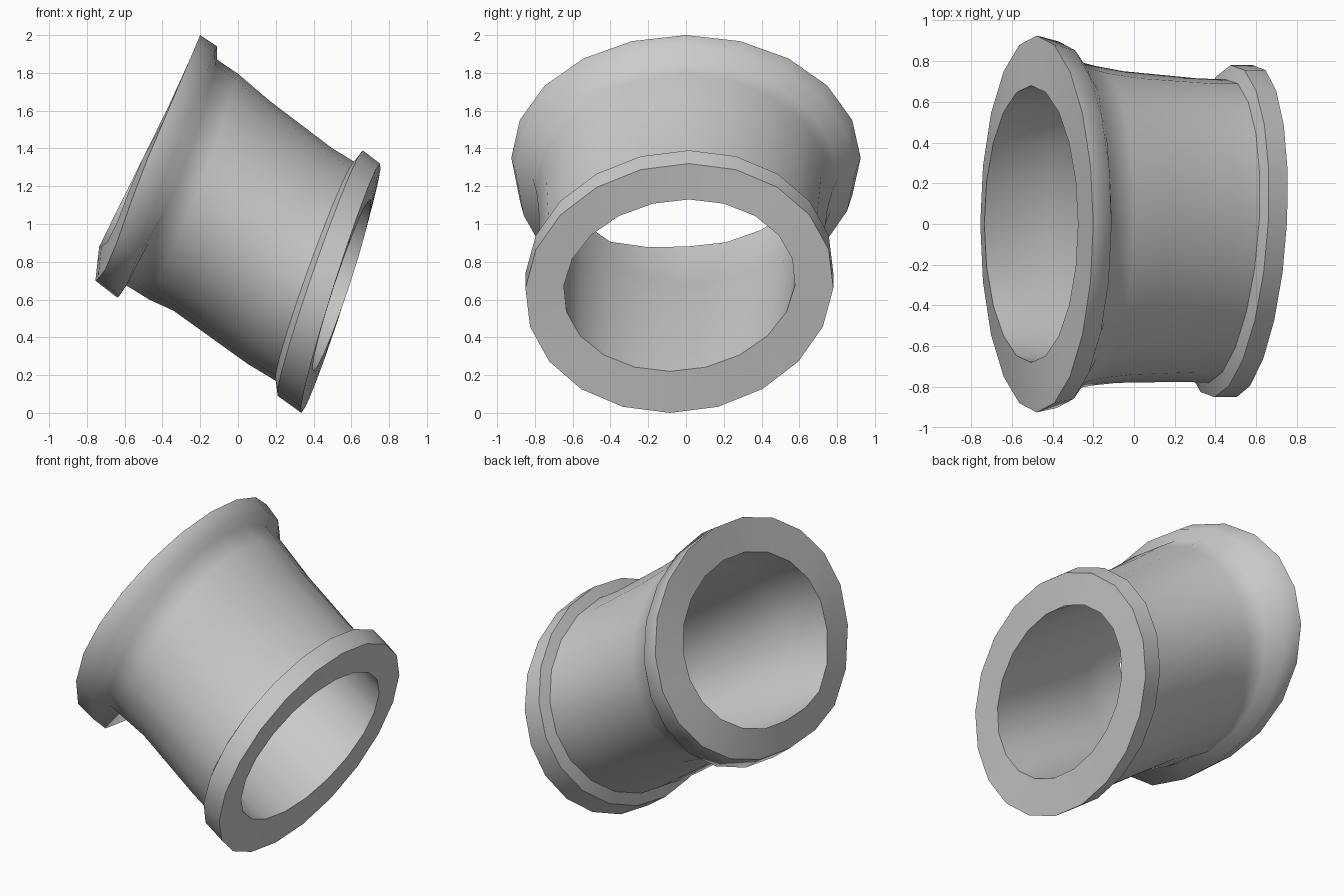
import bpy, bmesh, math
from mathutils import Vector

if "Cube" in bpy.data.objects:
    bpy.data.objects.remove(bpy.data.objects["Cube"])

SIDES = 20
AXIS = Vector((0.83, 0, -0.5))   # general direction of the pipe

# Cross-sections: upper x, z, lower x, z, half width in y
UPPER_FLANGE = [
    (-0.275, 1.81, -0.735, 0.88, 0.68),
    (-0.20, 2.00, -0.755, 0.70, 0.925),
    (-0.11, 1.94, -0.64, 0.61, 0.90),
]
BODY = [
    (-0.11, 1.87, -0.60, 0.68, 0.81),
    (0.00, 1.795, -0.47, 0.60, 0.785),
    (0.17, 1.65, -0.34, 0.54, 0.765),
    (0.50, 1.40, 0.05, 0.26, 0.745),
]
LOWER_FLANGE = [
    (0.615, 1.33, 0.20, 0.17, 0.745),
    (0.66, 1.39, 0.21, 0.09, 0.815),
    (0.752, 1.32, 0.335, 0.0, 0.815),
    (0.70, 1.13, 0.40, 0.22, 0.612),
]
BORE = [
    (0.16, 1.50, -0.24, 0.60, 0.65),
    (-0.02, 1.63, -0.42, 0.68, 0.68),
    (-0.16, 1.74, -0.58, 0.76, 0.69),
]


def make_ring(bm, section, bow, sag):
    """Tilted oval ring; its skew grows toward the lower end of the pipe."""
    tx, tz, lx, lz, width = section
    top, low = Vector((tx, 0, tz)), Vector((lx, 0, lz))
    centre, half = (top + low) / 2, (top - low) / 2
    k = max(0, min(1, (centre.x + 0.45) / 0.85))
    yaw, lean, shift = 0.04 * k, 0.05 * k * k, -0.035 * k
    ring = []
    for i in range(SIDES):
        a = 2 * math.pi * i / SIDES
        s, c = math.sin(a), math.cos(a)
        co = centre + half * c + AXIS * bow * s * s
        co += Vector((yaw * s, width * s + lean * c + shift, 0))
        if s < 0 and c < 0:          # fuller lower front corner
            co.z -= sag * math.sin(2 * a) ** 2
        ring.append(bm.verts.new(co))
    return ring


bm = bmesh.new()
rims = [make_ring(bm, s, 0, 0.07) for s in UPPER_FLANGE]
body = [make_ring(bm, s, max(0, 0.06 - 0.02 * i), 0) for i, s in enumerate(BODY)]
lower = [make_ring(bm, s, 0, 0) for s in LOWER_FLANGE]
bore = [make_ring(bm, s, 0, 0) for s in BORE]
loops = rims + body + lower + bore

# Skin the rings into one closed wall
for p, q in zip(loops, loops[1:] + loops[:1]):
    for i in range(SIDES):
        j = (i + 1) % SIDES
        bm.faces.new((p[i], p[j], q[j], q[i])).smooth = True

# Hard edges at the flange rims and mouths
for ring in rims[:2] + lower:
    for i in range(SIDES):
        bm.edges.get((ring[i], ring[(i + 1) % SIDES])).smooth = False

bmesh.ops.recalc_face_normals(bm, faces=bm.faces[:])
mesh = bpy.data.meshes.new("flanged_pipe")
bm.to_mesh(mesh)
bm.free()

mat = bpy.data.materials.new("light grey")
mat.diffuse_color = (0.6, 0.6, 0.6, 1)
mat.use_nodes = True
mat.node_tree.nodes["Principled BSDF"].inputs["Base Color"].default_value = mat.diffuse_color
mesh.materials.append(mat)
obj = bpy.data.objects.new("flanged_pipe", mesh)
bpy.context.collection.objects.link(obj)
